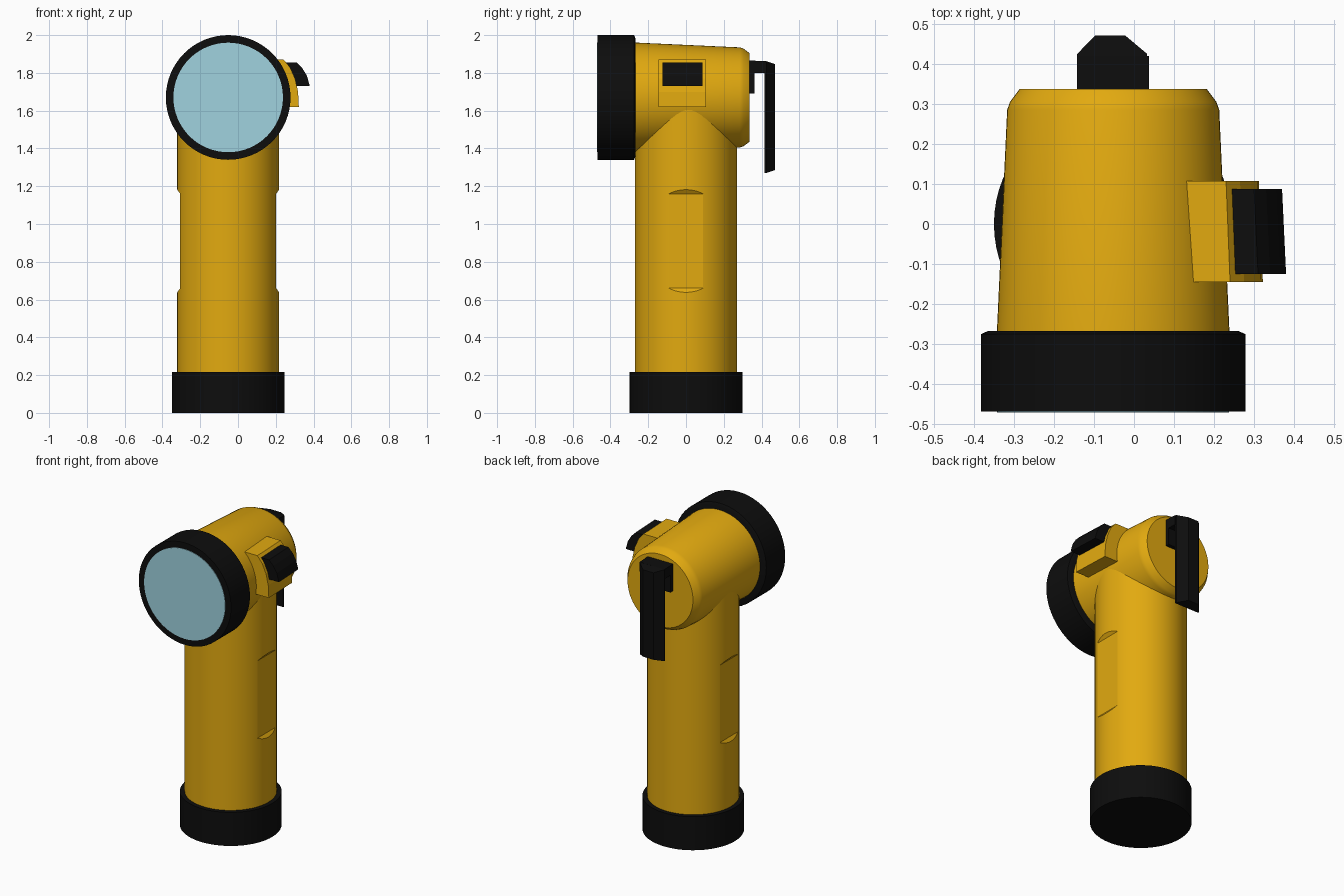
import bpy, bmesh, math
from mathutils import Vector

if "Cube" in bpy.data.objects:
    bpy.data.objects.remove(bpy.data.objects["Cube"])

CX, HEAD_Z = -0.052, 1.67   # shared centre line and head axis height


def material(name, rgb, rough=0.5):
    m = bpy.data.materials.new(name)
    m.use_nodes = True
    m.diffuse_color = (*rgb, 1)
    bsdf = m.node_tree.nodes["Principled BSDF"]
    bsdf.inputs["Base Color"].default_value = (*rgb, 1)
    bsdf.inputs["Roughness"].default_value = rough
    return m


yellow = material("yellow plastic", (0.76, 0.40, 0.005))
black = material("black rubber", (0.004, 0.004, 0.004))
glass = material("pale blue lens", (0.35, 0.65, 0.74))


def finish(name, bm, mat):
    bmesh.ops.recalc_face_normals(bm, faces=bm.faces)
    mesh = bpy.data.meshes.new(name)
    bm.to_mesh(mesh)
    bm.free()
    ob = bpy.data.objects.new(name, mesh)
    bpy.context.collection.objects.link(ob)
    mesh.materials.append(mat)
    return ob


def smooth(ob, angle=30):
    bpy.ops.object.select_all(action="DESELECT")
    ob.select_set(True)
    bpy.context.view_layer.objects.active = ob
    bpy.ops.object.shade_smooth_by_angle(angle=math.radians(angle))


def lathe(name, profile, mat, along_y=False, sides=64):
    """Capped solid of revolution from (radius, distance along axis) pairs."""
    bm = bmesh.new()
    rings = []
    for r, h in profile:
        ring = []
        for i in range(sides):
            a = math.tau * i / sides
            u, v = r * math.cos(a), r * math.sin(a)
            ring.append(bm.verts.new((CX + u, h, HEAD_Z + v) if along_y else (CX + u, v, h)))
        rings.append(ring)
    for lo, hi in zip(rings, rings[1:]):
        for i in range(sides):
            j = (i + 1) % sides
            bm.faces.new((lo[i], lo[j], hi[j], hi[i]))
    bm.faces.new(rings[0])
    bm.faces.new(rings[-1])
    return finish(name, bm, mat)


def prism(name, outline, axis, start, end, mat):
    """Extrude a 2D outline along x, y or z."""
    bm = bmesh.new()
    place = {"x": lambda a, b: (start, a, b),
             "y": lambda a, b: (a, start, b),
             "z": lambda a, b: (a, b, start)}[axis]
    face = bm.faces.new([bm.verts.new(place(a, b)) for a, b in outline])
    step = Vector([end - start if k == axis else 0 for k in "xyz"])
    new = bmesh.ops.extrude_face_region(bm, geom=[face])["geom"]
    bmesh.ops.translate(bm, vec=step, verts=[g for g in new if isinstance(g, bmesh.types.BMVert)])
    return finish(name, bm, mat)


# Handle with a shallow flat grip recess on each side
handle = lathe("handle", [(0.27, 0.15), (0.27, 1.64)], yellow)
for side, label in ((1, "left"), (-1, "right")):
    outline = [(CX + side * d, z) for d, z in
               ((0.254, 0.66), (0.29, 0.61), (0.29, 1.21), (0.254, 1.16))]
    cutter = prism(f"{label}_grip_cutter", outline, "y", -0.15, 0.15, yellow)
    cutter.hide_render = True
    cutter.hide_viewport = True
    cut = handle.modifiers.new(f"{label} grip", "BOOLEAN")
    cut.operation, cut.solver, cut.object = "DIFFERENCE", "EXACT", cutter
bpy.context.view_layer.objects.active = handle
handle.select_set(True)
for mod in list(handle.modifiers):
    bpy.ops.object.modifier_apply(modifier=mod.name)
for label in ("left", "right"):
    bpy.data.objects.remove(bpy.data.objects[f"{label}_grip_cutter"])
smooth(handle, 12)

# Battery cap at the foot
smooth(lathe("base_cap", [(0.298, 0), (0.298, 0.217)], black))

# Tapered head with a rounded back rim
smooth(lathe("head", [(0.292, -0.30), (0.265, 0.285), (0.258, 0.305),
                      (0.234, 0.337)], yellow, True), 40)

# Lens ring and flat lens
smooth(lathe("lens_ring", [(0.33, -0.468), (0.33, -0.275), (0.312, -0.267)], black, True))
lathe("lens", [(0.29, -0.471), (0.29, -0.465)], glass, True)

# Switch housing on the left of the head
housing = prism("switch_housing",
                [(0.10, 1.62), (0.322, 1.62), (0.318, 1.70), (0.302, 1.77),
                 (0.275, 1.83), (0.24, 1.872), (0.10, 1.872)],
                "y", -0.145, 0.107, yellow)
# Sliding switch button
button = prism("switch_button",
               [(0.25, 1.73), (0.38, 1.73), (0.365, 1.785), (0.34, 1.825),
                (0.31, 1.855), (0.235, 1.855)],
               "y", -0.125, 0.087, black)
# Both follow the taper of the head
for part in (housing, button):
    for v in part.data.vertices:
        if v.co.y > 0:
            v.co.x -= 0.01

# Belt clip: arm, bracket pad and hanging tongue with chamfered outer edges
half = 0.09
tongue_outline = [(CX - half, 0.415), (CX - half, 0.425), (CX - 0.045, 0.471),
                  (CX + 0.03, 0.471), (CX + half - 0.005, 0.425), (CX + half - 0.005, 0.415)]
tongue = prism("clip_tongue", tongue_outline, "z", 1.27, 1.862, black)
for v in tongue.data.vertices:
    if v.co.y > 0.45:
        v.co.z += 0.015 if v.co.z < 1.5 else -0.015
prism("clip_arm", [(0.33, 1.80), (0.42, 1.80), (0.42, 1.862), (0.33, 1.866)],
      "x", CX - half, CX + half, black)
prism("clip_bracket", [(0.33, 1.69), (0.362, 1.69), (0.362, 1.83), (0.33, 1.83)],
      "x", CX - half, CX + half, black)
